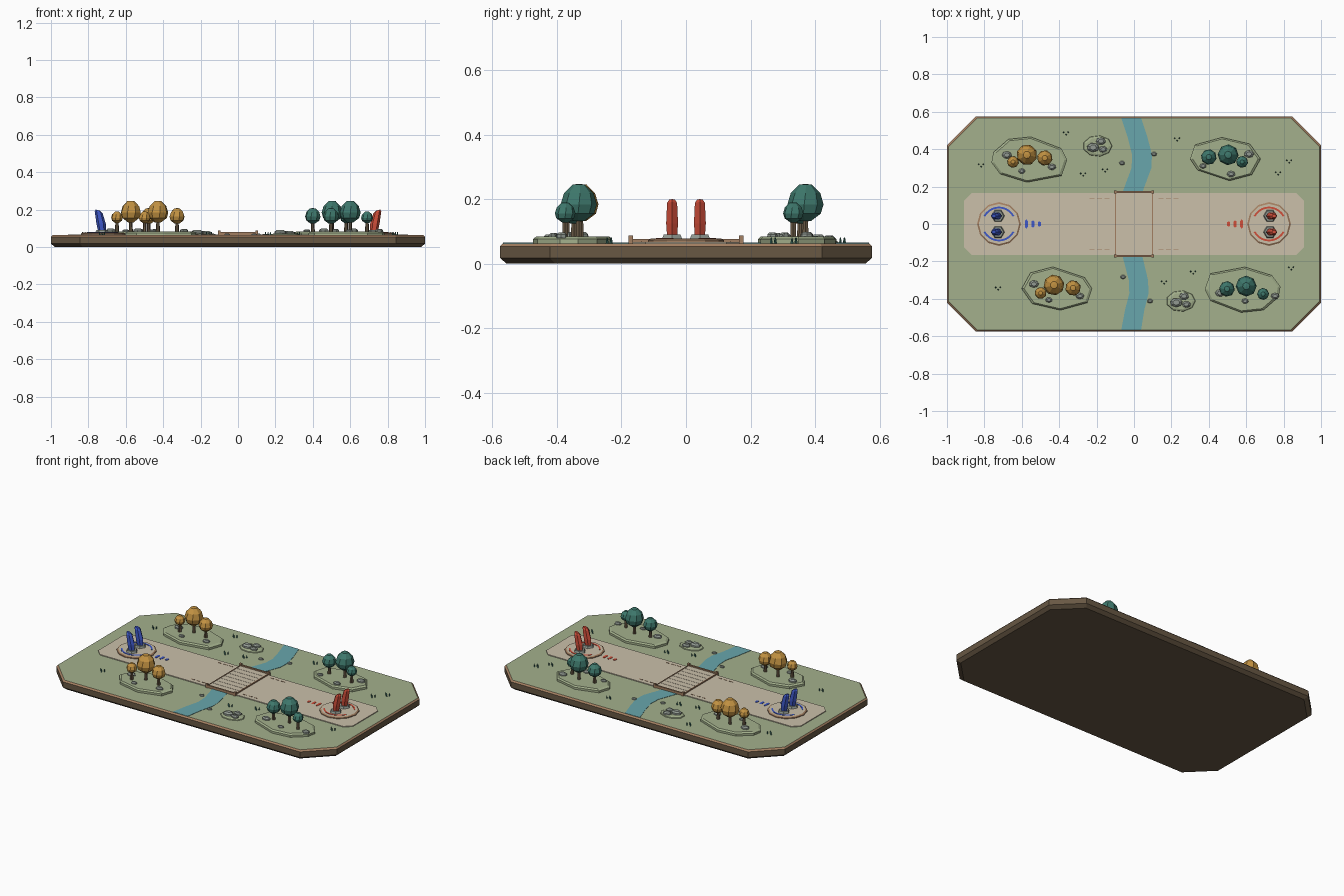
import bpy, bmesh, math, random
from mathutils import Vector

random.seed(4)
if "Cube" in bpy.data.objects:
    bpy.data.objects.remove(bpy.data.objects["Cube"])


def material(name, rgb):
    lin = [((c / 255 + 0.055) / 1.055) ** 2.4 for c in rgb] + [1.0]
    m = bpy.data.materials.new(name)
    m.use_nodes = True
    m.diffuse_color = lin
    m.node_tree.nodes["Principled BSDF"].inputs["Base Color"].default_value = lin
    return m


GRASS = material("grass green", (163, 176, 140))
SAND = material("pale sand", (203, 192, 170))
WATER = material("river blue", (104, 166, 172))
SOIL = material("dark soil", (104, 88, 68))
WOOD = material("warm wood", (164, 128, 98))
STONE = material("grey stone", (146, 154, 146))
AMBER = material("amber leaves", (194, 146, 66))
TEAL = material("teal leaves", (62, 120, 108))
BLUE = material("blue crystal", (62, 88, 200))
RED = material("red crystal", (208, 78, 58))
GROUND = 0.063


def loft(name, rings, mats, bands=None):
    """Skin a stack of equal-sized rings; bands picks a material per band, the last for the top cap."""
    bm = bmesh.new()
    rows = [[bm.verts.new(p) for p in ring] for ring in rings]
    n = len(rows[0])
    bands = bands or [0] * len(rows)
    bm.faces.new(rows[0][::-1])
    for k, (a, b) in enumerate(zip(rows, rows[1:])):
        for i in range(n):
            j = (i + 1) % n
            bm.faces.new((a[i], a[j], b[j], b[i])).material_index = bands[k]
    bm.faces.new(rows[-1]).material_index = bands[-1]
    bmesh.ops.recalc_face_normals(bm, faces=bm.faces)
    mesh = bpy.data.meshes.new(name)
    bm.to_mesh(mesh)
    bm.free()
    for m in mats:
        mesh.materials.append(m)
    ob = bpy.data.objects.new(name, mesh)
    bpy.context.collection.objects.link(ob)
    return ob


def circle(n, r, x=0, y=0, z=0, sy=1, turn=0):
    return [(x + r * math.cos(turn + math.tau * i / n),
             y + r * sy * math.sin(turn + math.tau * i / n), z) for i in range(n)]


def octagon(hx, hy, cut, z):
    quarter = [(hx, hy - cut), (hx - cut, hy)]
    half = quarter + [(-x, y) for x, y in quarter[::-1]]
    return [(x, y, z) for x, y in half + [(-x, -y) for x, y in half]]


def plate(name, outline, z0, z1, mat):
    return loft(name, [[(p[0], p[1], z) for p in outline] for z in (z0, z1)], [mat])


def box(name, x, y, z0, z1, hx, hy, mat):
    corners = [(x - hx, y - hy), (x + hx, y - hy), (x + hx, y + hy), (x - hx, y + hy)]
    return plate(name, corners, z0, z1, mat)


# Board with a tapered underside, a bevelled rim and a grass top
loft("board", [octagon(0.98, 0.555, 0.15, 0), octagon(1, 0.576, 0.155, 0.018),
               octagon(1, 0.576, 0.155, 0.054), octagon(0.992, 0.567, 0.153, GROUND)],
     [SOIL, WOOD, GRASS], [0, 0, 1, 2])

# River, in two bends either side of the bridge
bends = [(0.566, -0.015), (0.46, 0.02), (0.37, 0.043), (0.3, 0.04), (0.165, -0.01)]
for side, name in ((1, "river_back"), (-1, "river_front")):
    left = [(x - 0.053 - (0.015 if side < 0 and 0.2 < y < 0.5 else 0), side * y) for y, x in bends]
    right = [(x + 0.053 - (0.018 if side < 0 and 0.2 < y < 0.5 else 0), side * y) for y, x in bends]
    plate(name, left + right[::-1], GROUND - 0.004, GROUND + 0.002, WATER)

# Sandy path with lane dashes
plate("path", octagon(0.908, 0.166, 0.04, 0), GROUND - 0.004, 0.068, SAND)
for sx in (-1, 1):
    for sy in (-1, 1):
        for k in range(3):
            box("lane_dash", sx * (0.145 + 0.04 * k), sy * 0.138, 0.067, 0.0695, 0.013, 0.002, WOOD)

# Bridge: planks, edge beams, rails and end posts
for k in range(8):
    box("bridge_plank", 0, -0.1435 + 0.041 * k, 0.064, 0.074, 0.098, 0.0195, SAND)
for s in (-1, 1):
    box("bridge_edge", s * 0.099, 0, 0.064, 0.076, 0.003, 0.168, WOOD)
    box("bridge_rail", 0, s * 0.171, 0.064, 0.08, 0.1, 0.005, WOOD)
    for t in (-1, 1):
        box("bridge_post", t * 0.1, s * 0.171, 0.062, 0.087, 0.007, 0.007, WOOD)

# Crystal bases: disc, arcs, paired crystals and direction marks
for s, mat, team in ((-1, BLUE, "blue"), (1, RED, "red")):
    cx = s * 0.722
    loft(team + "_base", [circle(12, r, cx, 0, z) for r, z in
                          ((0.117, 0.062), (0.117, 0.073), (0.108, 0.078), (0.1, 0.078))],
         [WOOD, SAND], [0, 0, 1, 1])
    for half in (0, math.pi):
        steps = [half + math.radians(28 + 124 * i / 10) for i in range(11)]
        arc = [(cx + 0.093 * math.cos(a), 0.093 * math.sin(a)) for a in steps]
        arc += [(cx + 0.083 * math.cos(a), 0.083 * math.sin(a)) for a in steps[::-1]]
        plate(team + "_arc", arc, 0.077, 0.08, mat)
    for y in (-0.043, 0.043):
        x = s * 0.727
        loft(team + "_plinth", [circle(6, 0.036, x, y, 0.077), circle(6, 0.03, x, y, 0.09)], [STONE])
        rings = []
        for r, z, lean in ((0.021, 0.085, 0), (0.025, 0.125, 0.005), (0.021, 0.186, 0.018), (0.012, 0.197, 0.022)):
            ring = circle(6, r, x + s * lean, y, z, 0.85)
            if z > 0.18:   # slanted tip, high on the outer side
                ring = [(px, py, z + 0.25 * s * (px - x - s * lean)) for px, py, _ in ring]
            rings.append(ring)
        loft(team + "_crystal", rings, [mat])
    for k, h in enumerate((0.025, 0.021, 0.015)):
        mx = s * (0.575 - 0.035 * k)
        mark = [(mx + s * 0.009, -h * 0.6), (mx + s * 0.009, h * 0.6), (mx, h),
                (mx - s * 0.007, h * 0.6), (mx - s * 0.007, -h * 0.6), (mx, -h)]
        plate(team + "_mark", mark, 0.067, 0.07, mat)

# Grove islands: two outlines, each used again turned by half a circle
WIDE = [(-.19, .04), (-.11, .11), (.01, .123), (.175, .06), (.205, 0),
        (.175, -.085), (-.01, -.12), (-.155, -.075), (-.2, -.015)]
ROUND = [(-.19, 0), (-.165, .075), (-.02, .115), (.13, .08), (.187, 0),
         (.14, -.085), (.02, -.117), (-.15, -.06)]


def island(name, x, y, outline, flip):
    ring = lambda k, z: [(x + flip * k * px, y + flip * k * py, z) for px, py in outline]
    loft(name, [ring(1, 0.06), ring(1, 0.076), ring(0.93, 0.084)], [GRASS])


def rock(x, y, r, z, name="rock"):
    turn = random.random() * 6
    h = 0.55 * r
    loft(name, [circle(7, r, x, y, z - 0.004, 0.75, turn), circle(7, r * 0.95, x, y, z + h * 0.5, 0.75, turn),
                circle(7, r * 0.55, x, y, z + h, 0.75, turn)], [STONE])


def tree(x, y, r, top, low, leaves):
    loft("trunk", [circle(6, 0.011, x, y, 0.08), circle(6, 0.008, x, y, low + 0.02)], [SOIL])
    rings = []
    for k, t in ((0.3, 0), (0.85, 0.2), (1, 0.45), (0.82, 0.75), (0.35, 0.98)):
        rings.append(circle(8, r * k, x, y, low + (top - low) * t, 1, 0.25 * t + x * 9))
    loft("tree_crown", rings + [circle(8, r * 0.08, x, y, top)], [leaves])


BIG, MID, SMALL = (0.056, 0.247, 0.132), (0.042, 0.208, 0.125), (0.032, 0.19, 0.128)
groves = [
    ("back_right_island", -.562, .343, WIDE, 1, AMBER, [(-.573, .37), (-.477, .353), (-.647, .332)],
     [(-.68, .369), (-.6, .283), (-.439, .305)]),
    ("back_left_island", .49, .348, ROUND, 1, TEAL, [(.503, .37), (.4, .358), (.578, .332)],
     [(.615, .374), (.369, .31), (.519, .267)]),
    ("front_right_island", -.414, -.346, ROUND, -1, AMBER, [(-.428, -.326), (-.326, -.342), (-.499, -.369)],
     [(-.535, -.321), (-.455, -.406), (-.289, -.385)]),
    ("front_left_island", .583, -.35, WIDE, -1, TEAL, [(.6, -.332), (.497, -.347), (.69, -.374)],
     [(.46, -.369), (.594, -.412), (.754, -.385)]),
]
for name, x, y, outline, flip, leaves, trees, rocks in groves:
    island(name, x, y, outline, flip)
    for (tx, ty), size in zip(trees, (BIG, MID, SMALL)):
        tree(tx, ty, *size, leaves)
    for (rx, ry), r in zip(rocks, (0.027, 0.019, 0.023)):
        rock(rx, ry, r, 0.084)

# Low mounds with stone clusters
for x, y in ((-0.195, 0.417), (0.25, -0.412)):
    loft("mound", [circle(9, r, x, y, z, 0.72) for r, z in ((0.08, 0.06), (0.076, 0.068), (0.062, 0.072))], [GRASS])
    for dx, dy, r in ((-0.024, -0.008, 0.034), (0.018, 0.026, 0.027), (0.03, -0.018, 0.024)):
        rock(x + dx, y + dy, r, 0.072, "mound_rock")

# River bank stones
for x, y in ((-.064, .326), (.107, .374), (-.059, -.283), (.086, -.412)):
    rock(x, y, 0.016, GROUND, "bank_stone")

# Grass tufts, three blades each
for x, y in ((-.364, .487), (-.818, .316), (-.273, .267), (-.155, .289), (.23, .455), (.829, .337),
             (.77, .273), (-.727, -.342), (.316, -.257), (.16, -.31), (.84, -.235)):
    for dx, dy in ((-0.012, 0.003), (0.001, -0.009), (0.012, 0.004)):
        loft("grass_tuft", [circle(4, 0.005, x + dx, y + dy, 0.061),
                            circle(4, 0.0015, x + dx * 1.1, y + dy, 0.081)], [TEAL])
